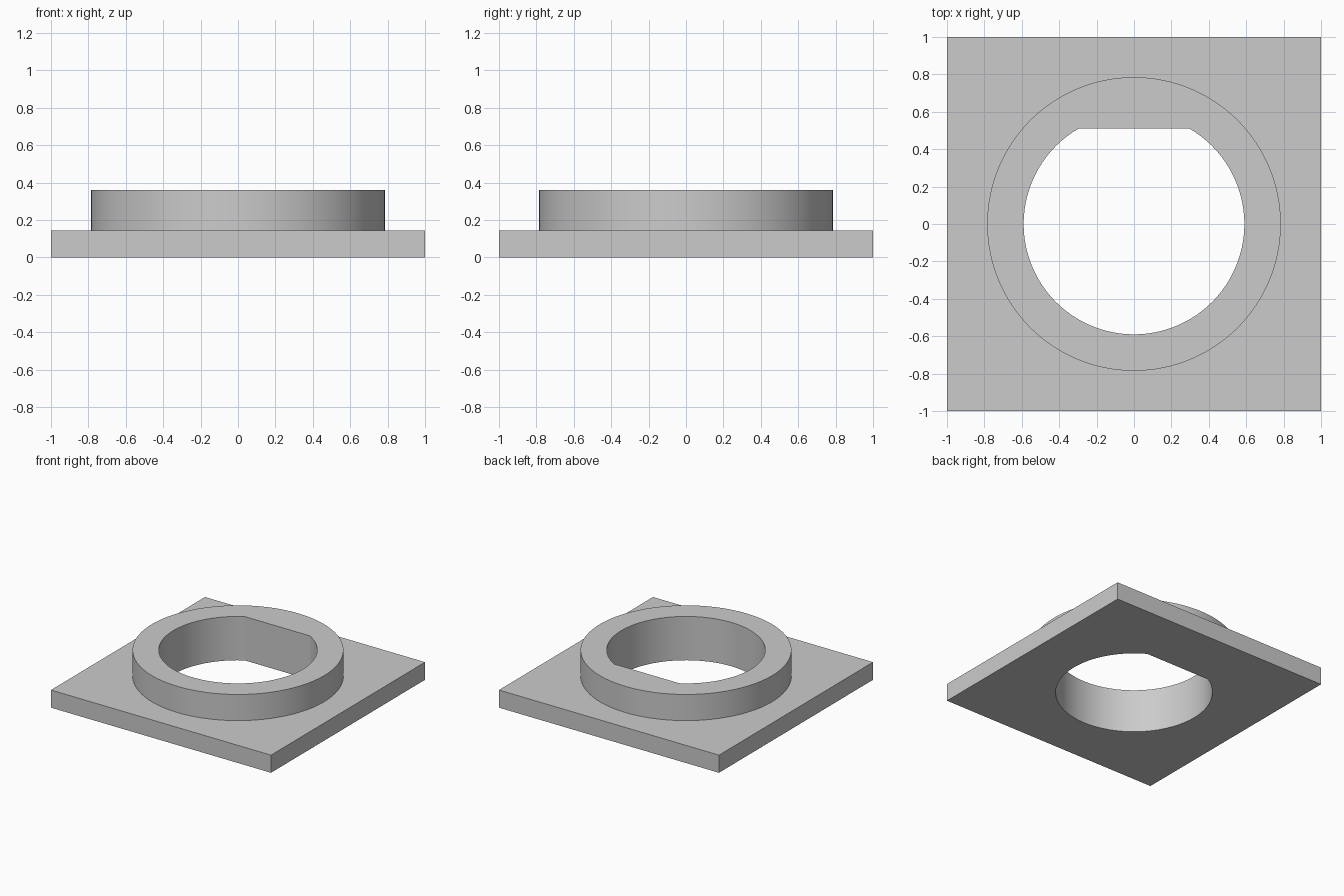
import bpy, bmesh
from math import asin, cos, sin, pi, radians

PLATE_TOP, COLLAR_TOP = 0.145, 0.36
COLLAR_R, HOLE_R, FLAT_Y = 0.785, 0.59, 0.51

default = bpy.data.objects.get("Cube")
if default:
    bpy.data.objects.remove(default, do_unlink=True)

grey = bpy.data.materials.new("light grey")
grey.use_nodes = True
colour = (0.6, 0.6, 0.6, 1)
grey.diffuse_color = colour
grey.node_tree.nodes["Principled BSDF"].inputs["Base Color"].default_value = colour


def arc(radius, start, end, steps):
    return [(radius * cos(start + (end - start) * i / steps),
             radius * sin(start + (end - start) * i / steps)) for i in range(steps + 1)]


def prism(name, outline, bottom, top):
    """Extrude a flat outline straight up between two heights."""
    bm = bmesh.new()
    base = bm.faces.new([bm.verts.new((x, y, bottom)) for x, y in outline])
    extruded = bmesh.ops.extrude_face_region(bm, geom=[base], use_keep_orig=True)["geom"]
    bmesh.ops.translate(bm, vec=(0, 0, top - bottom),
                        verts=[v for v in extruded if isinstance(v, bmesh.types.BMVert)])
    bmesh.ops.recalc_face_normals(bm, faces=bm.faces)
    mesh = bpy.data.meshes.new(name)
    bm.to_mesh(mesh)
    bm.free()
    mesh.materials.append(grey)
    obj = bpy.data.objects.new(name, mesh)
    bpy.context.collection.objects.link(obj)
    return obj


def combine(target, other, operation):
    """Apply a boolean and discard the helper object."""
    other.hide_render = True
    mod = target.modifiers.new(operation.title(), 'BOOLEAN')
    mod.operation, mod.object, mod.solver = operation, other, 'EXACT'
    bpy.ops.object.select_all(action='DESELECT')
    bpy.context.view_layer.objects.active = target
    target.select_set(True)
    bpy.ops.object.modifier_apply(modifier=mod.name)
    bpy.data.objects.remove(other, do_unlink=True)


# Square plate with a raised round collar
flange = prism("collar_flange", [(-1, -1), (1, -1), (1, 1), (-1, 1)], 0, PLATE_TOP)
collar = prism("collar", arc(COLLAR_R, 0, 2 * pi, 128)[:-1], PLATE_TOP / 2, COLLAR_TOP)
combine(flange, collar, 'UNION')

# Through hole with one flat side at the back
flat_angle = asin(FLAT_Y / HOLE_R)
hole = prism("hole_cutter", arc(HOLE_R, pi - flat_angle, 2 * pi + flat_angle, 104), -0.2, 0.6)
combine(flange, hole, 'DIFFERENCE')

bpy.ops.object.shade_smooth_by_angle(angle=radians(25))
